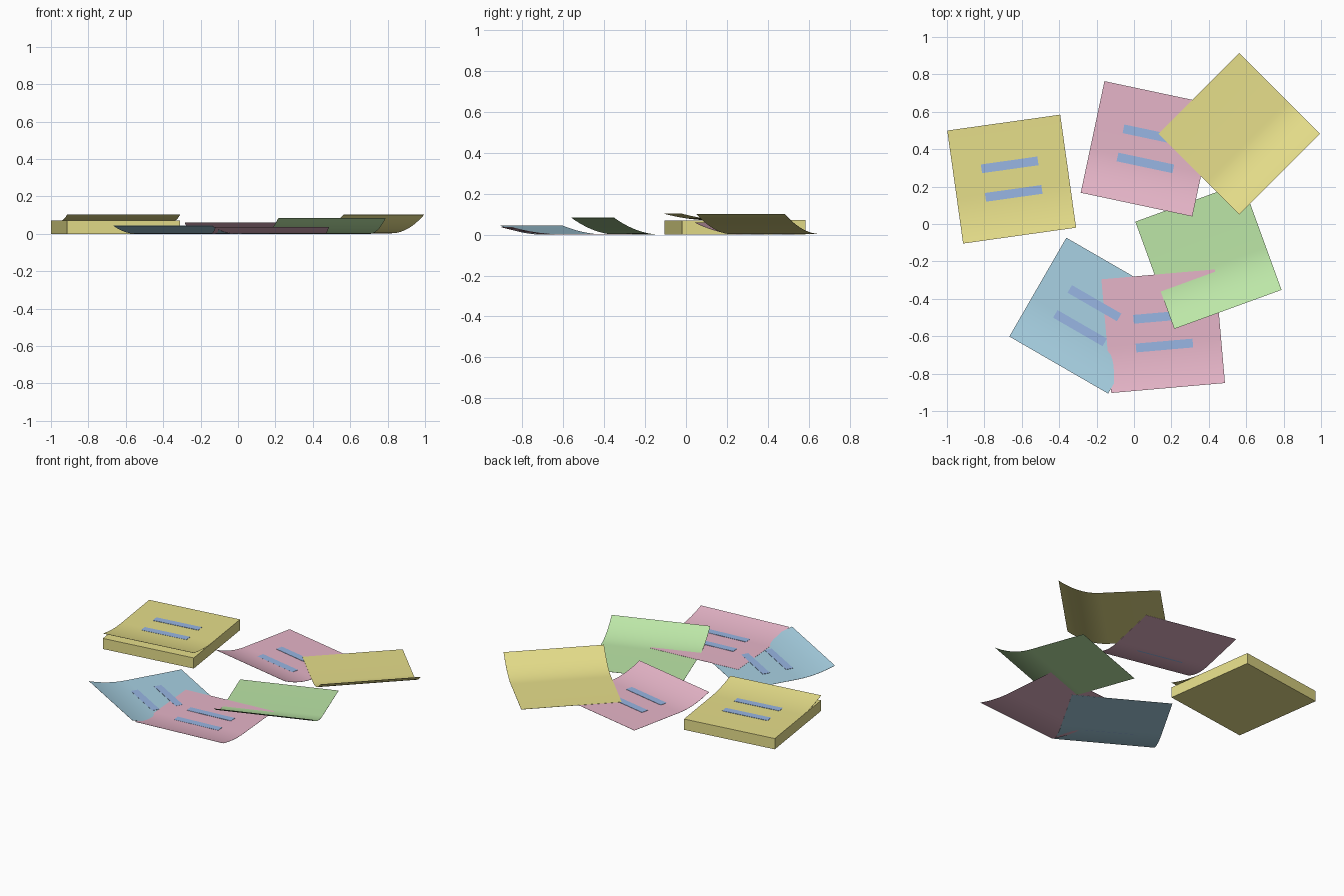
import bpy, bmesh, math
from mathutils import Matrix

if "Cube" in bpy.data.objects:
    bpy.data.objects.remove(bpy.data.objects["Cube"])

SIZE = 0.61      # side of every square note
CURL = 0.245     # depth of the curled front strip
THICK = 0.001    # paper thickness


def material(name, rgb):
    lin = [((c / 255 + 0.055) / 1.055) ** 2.4 for c in rgb]
    m = bpy.data.materials.new(name)
    m.diffuse_color = (*lin, 1)
    m.use_nodes = True
    m.node_tree.nodes["Principled BSDF"].inputs["Base Color"].default_value = m.diffuse_color
    return m


yellow = material("yellow paper", (230, 222, 138))
pink = material("pink paper", (230, 181, 200))
green = material("green paper", (188, 230, 167))
blue = material("blue paper", (168, 209, 227))
ink = material("blue ink", (152, 182, 227))


def finish(bm, name, mat, place):
    bmesh.ops.recalc_face_normals(bm, faces=bm.faces)
    mesh = bpy.data.meshes.new(name)
    bm.to_mesh(mesh)
    bm.free()
    mesh.materials.append(mat)
    ob = bpy.data.objects.new(name, mesh)
    ob.matrix_world = place
    bpy.context.collection.objects.link(ob)
    return ob


def box(name, mat, place, size, centre):
    bm = bmesh.new()
    bmesh.ops.create_cube(bm, size=1, matrix=Matrix.Translation(centre) @ Matrix.Diagonal((*size, 1)))
    return finish(bm, name, mat, place)


def sheet(name, mat, place, lift):
    """Thin square sheet whose front edge curls up by lift."""
    h = SIZE / 2
    prof = [(h, 0)] + [(-h + CURL * (1 - i / 14), lift * (i / 14) ** 2) for i in range(15)]
    outline = prof + [(y, z + THICK) for y, z in reversed(prof)]
    bm = bmesh.new()
    a, b = [[bm.verts.new((x, y, z)) for y, z in outline] for x in (-h, h)]
    n, m = len(outline), len(prof)
    for i in range(n):
        j = (i + 1) % n
        bm.faces.new((a[i], a[j], b[j], b[i]))
    for side in (a, b):                       # thin paper edges
        for i in range(m - 1):
            bm.faces.new((side[i], side[i + 1], side[n - 2 - i], side[n - 1 - i]))
    ob = finish(bm, name, mat, place)
    bpy.ops.object.select_all(action='DESELECT')
    ob.select_set(True)
    bpy.context.view_layer.objects.active = ob
    bpy.ops.object.shade_smooth_by_angle(angle=math.radians(30))


# name, colour, x, y, resting height, turn in degrees, curl height, has lines
notes = [
    ("pad_top_sheet", yellow, -0.654, 0.240, 0.070, 8, 0.032, True),
    ("back_pink_note", pink, 0.077, 0.402, 0.000, -12, 0.060, True),
    ("right_yellow_note", yellow, 0.563, 0.483, 0.003, 45, 0.098, False),
    ("green_note", green, 0.398, -0.170, 0.000, 20, 0.083, False),
    ("blue_note", blue, -0.250, -0.490, 0.000, -30, 0.043, True),
    ("front_pink_note", pink, 0.156, -0.573, 0.0015, 5, 0.035, True),
]
for name, mat, x, y, z, turn, lift, lines in notes:
    place = Matrix.Translation((x, y, z)) @ Matrix.Rotation(math.radians(turn), 4, 'Z')
    sheet(name, mat, place, lift)
    if lines:                                 # two written lines
        for k, ly in enumerate((0.077, -0.077)):
            box(f"{name}_line_{k + 1}", ink, place, (0.305, 0.047, 0.002), (0, ly, 0.0020))

# block of paper under the curled top sheet
pad = Matrix.Translation((-0.654, 0.240, 0)) @ Matrix.Rotation(math.radians(8), 4, 'Z')
box("pad_block", yellow, pad, (SIZE, SIZE, 0.07), (0, 0, 0.035))
